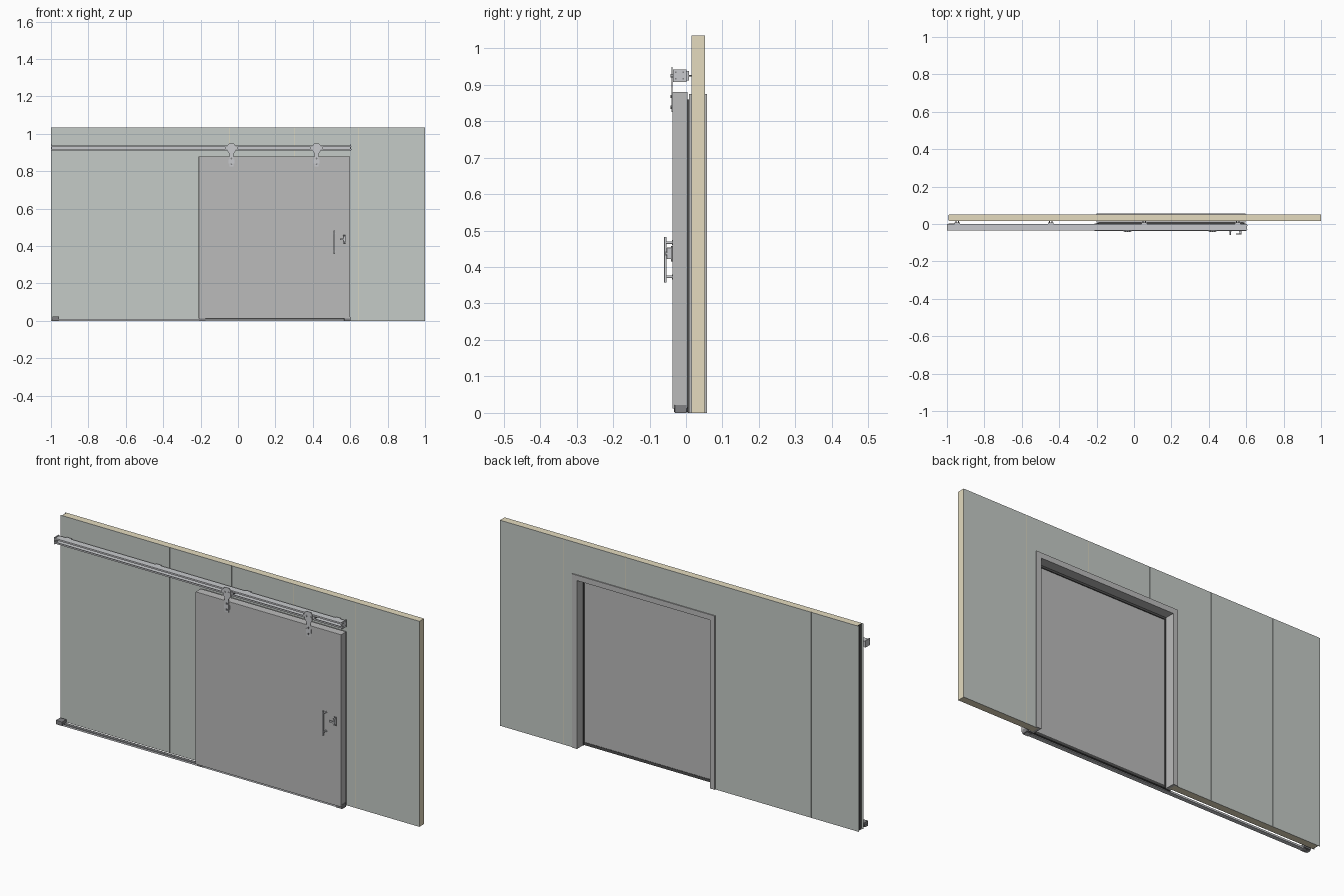
import bpy, bmesh, math
from mathutils import Vector

if "Cube" in bpy.data.objects:
    bpy.data.objects.remove(bpy.data.objects["Cube"])


def material(name, rgb):
    m = bpy.data.materials.new(name)
    m.diffuse_color = (*rgb, 1)
    m.use_nodes = True
    m.node_tree.nodes["Principled BSDF"].inputs["Base Color"].default_value = m.diffuse_color
    return m


SHEET = material("painted_sheet", (0.56, 0.60, 0.57))
FOAM = material("foam_core", (0.78, 0.71, 0.52))
DOOR = material("door_grey", (0.50, 0.50, 0.50))
STEEL = material("steel", (0.58, 0.59, 0.61))
RUBBER = material("rubber", (0.08, 0.08, 0.08))
DARK = material("dark_plastic", (0.22, 0.22, 0.23))


def finish(name, bm, mat, bevel=0):
    bmesh.ops.recalc_face_normals(bm, faces=bm.faces)
    me = bpy.data.meshes.new(name)
    bm.to_mesh(me)
    bm.free()
    ob = bpy.data.objects.new(name, me)
    bpy.context.collection.objects.link(ob)
    me.materials.append(mat)
    if bevel:
        b = ob.modifiers.new("bevel", 'BEVEL')
        b.width, b.segments = bevel, 2
    return ob


def prism(name, pts, axis, lo, hi, mat, bevel=0):
    """Extrude a profile: axis 'y' takes (x, z) points, axis 'x' takes (y, z) points."""
    place = (lambda p: (p[0], lo, p[1])) if axis == 'y' else (lambda p: (lo, p[0], p[1]))
    bm = bmesh.new()
    face = bm.faces.new([bm.verts.new(place(p)) for p in pts])
    new = bmesh.ops.extrude_face_region(bm, geom=[face])["geom"]
    move = Vector((0, hi - lo, 0)) if axis == 'y' else Vector((hi - lo, 0, 0))
    bmesh.ops.translate(bm, vec=move, verts=[v for v in new if isinstance(v, bmesh.types.BMVert)])
    return finish(name, bm, mat, bevel)


def box(name, x, y, z, mat, bevel=0):
    return prism(name, [(x[0], z[0]), (x[1], z[0]), (x[1], z[1]), (x[0], z[1])],
                 'y', y[0], y[1], mat, bevel)


def disc(name, x, z, r, y0, y1, mat, n=24):
    pts = [(x + r * math.cos(2 * math.pi * i / n), z + r * math.sin(2 * math.pi * i / n)) for i in range(n)]
    ob = prism(name, pts, 'y', y0, y1, mat)
    if n > 8:
        for p in ob.data.polygons:
            p.use_smooth = len(p.vertices) == 4
        for e in ob.data.edges:
            v = [ob.data.vertices[i].co.y for i in e.vertices]
            e.use_edge_sharp = abs(v[0] - v[1]) < 1e-6
    return ob


def arch(x0, x1, z1, t):
    """Inverted U outline of width t."""
    return [(x0, 0), (x0, z1), (x1, z1), (x1, 0), (x1 - t, 0), (x1 - t, z1 - t), (x0 + t, z1 - t), (x0 + t, 0)]


# Wall: foam core between two sheet skins, built panel by panel round the doorway
XL, XR, ZH, TOP = -0.185, 0.58, 0.86, 1.035


def wall_outline(a, b):
    bottom = [(a, ZH if XL < a < XR else 0)]
    if a < XL < b:
        bottom += [(XL, 0), (XL, ZH)]
    if a < XR < b:
        bottom += [(XR, ZH), (XR, 0)]
    bottom += [(b, ZH if XL < b < XR else 0)]
    return bottom + [(b, TOP), (a, TOP)]


prism("wall_core", wall_outline(-0.99, 1.0), 'y', 0.0165, 0.0505, FOAM)
box("wall_end_seal", (-0.992, -0.9895), (0.02, 0.047), (0, TOP), RUBBER)
seams = [-1.0] + [0.645 - 0.345 * k for k in range(4, -1, -1)] + [1.0]
for a, b in zip(seams, seams[1:]):
    g0, g1 = (0 if a == -1 else 0.001), (0 if b == 1 else 0.001)
    for side, y in (("front", 0.015), ("back", 0.0505)):
        prism(f"wall_{side}_skin", wall_outline(a + g0, b - g1), 'y', y, y + 0.0015, SHEET)

# Doorway frame: lining and overlapping trims on both faces
prism("frame_lining", arch(-0.187, 0.582, 0.862, 0.014), 'y', 0.010, 0.056, DOOR)
prism("frame_front_trim", arch(-0.20, 0.595, 0.875, 0.027), 'y', 0.008, 0.015, DOOR)
prism("frame_back_trim", arch(-0.20, 0.595, 0.875, 0.027), 'y', 0.052, 0.057, DOOR)

# Sliding leaf with its perimeter gasket
box("door_leaf", (-0.21, 0.60), (-0.037, 0.004), (0.012, 0.88), DOOR, 0.001)
prism("door_gasket", arch(-0.19, 0.586, 0.86, 0.022), 'y', 0.004, 0.009, RUBBER)
box("door_sweep", (-0.20, 0.592), (-0.004, 0.006), (0.002, 0.016), RUBBER)

# Top rail: channel open to the front
rail = [(-0.034, 0.911), (0, 0.911), (0, 0.938), (-0.034, 0.938), (-0.034, 0.930),
        (-0.031, 0.930), (-0.031, 0.935), (-0.004, 0.935), (-0.004, 0.914),
        (-0.031, 0.914), (-0.031, 0.919), (-0.034, 0.919)]
prism("top_rail", rail, 'x', -0.995, 0.600, STEEL)
for x in (-1.0, 0.600):
    box("rail_end_cap", (x, x + 0.005), (-0.036, 0.001), (0.908, 0.942), STEEL)
    for y in (-0.028, -0.008):
        for z in (0.916, 0.934):
            s = -0.001 if x < 0 else 0.005
            box("cap_screw", (x + max(s, 0), x + max(s, 0) + 0.0015) if s > 0 else (x, x + 0.002),
                (y - 0.002, y + 0.002), (z - 0.002, z + 0.002), DARK)

# Rail wall brackets
for x in (-0.945, -0.445, 0.055, 0.555):
    box("rail_bracket", (x - 0.014, x + 0.014), (-0.001, 0.008), (0.911, 0.938), STEEL, 0.001)
    for dx in (-0.007, 0.007):
        disc("bracket_bolt", x + dx, 0.9245, 0.003, 0.007, 0.016, DARK, 6)

# Hangers: strap, roller and fixing tabs
half = [(0.011, 0.825), (0.011, 0.893), (0.021, 0.908), (0.021, 0.938), (0.012, 0.949)]
for cx in (-0.035, 0.420):
    pts = [(cx + x, z) for x, z in half] + [(cx - x, z) for x, z in reversed(half)]
    prism("hanger_strap", pts, 'y', -0.040, -0.037, STEEL)
    for dx in (-0.024, 0.024):
        disc("hanger_roller", cx + dx, 0.9245, 0.009, -0.035, -0.006, DARK)
        disc("roller_axle", cx + dx * 0.5, 0.9245, 0.005, -0.043, -0.030, STEEL, 12)
    box("roller_carriage", (cx - 0.032, cx + 0.032), (-0.036, -0.012), (0.919, 0.930), STEEL)
    for z in (0.838, 0.868):
        disc("hanger_bolt", cx, z, 0.005, -0.043, -0.039, DARK, 6)
    box("hanger_clamp", (cx - 0.015, cx + 0.015), (-0.039, -0.036), (0.842, 0.862), STEEL)

# Floor guide channel with end stops and guide shoes
guide = [(-0.027, 0), (-0.006, 0), (-0.006, 0.009), (-0.010, 0.009), (-0.010, 0.003),
         (-0.023, 0.003), (-0.023, 0.009), (-0.027, 0.009)]
prism("floor_guide", guide, 'x', -0.995, 0.595, STEEL)
box("floor_stop", (-0.992, -0.957), (-0.033, 0.002), (0.002, 0.023), DARK, 0.002)
box("floor_stop_foot", (-0.986, -0.962), (-0.028, -0.003), (0, 0.004), DARK)
box("guide_shoe", (0.568, 0.602), (-0.031, 0.001), (0, 0.022), DARK, 0.001)
box("guide_shoe", (-0.208, -0.175), (-0.029, -0.004), (0.001, 0.015), DARK)

# Pull handle
box("pull_bar", (0.510, 0.518), (-0.060, -0.053), (0.357, 0.483), STEEL, 0.0015)
for z in (0.373, 0.467):
    disc("pull_standoff", 0.514, z, 0.0035, -0.056, -0.036, STEEL, 16)
    disc("pull_rose", 0.514, z, 0.007, -0.039, -0.036, STEEL)

# Latch: back plate, body and turn lever
box("latch_plate", (0.562, 0.576), (-0.041, -0.036), (0.415, 0.458), DARK, 0.001)
box("latch_body", (0.565, 0.574), (-0.053, -0.040), (0.422, 0.453), STEEL, 0.001)
disc("latch_spindle", 0.569, 0.437, 0.005, -0.056, -0.040, STEEL)
box("latch_lever", (0.545, 0.571), (-0.056, -0.050), (0.433, 0.441), STEEL, 0.001)
